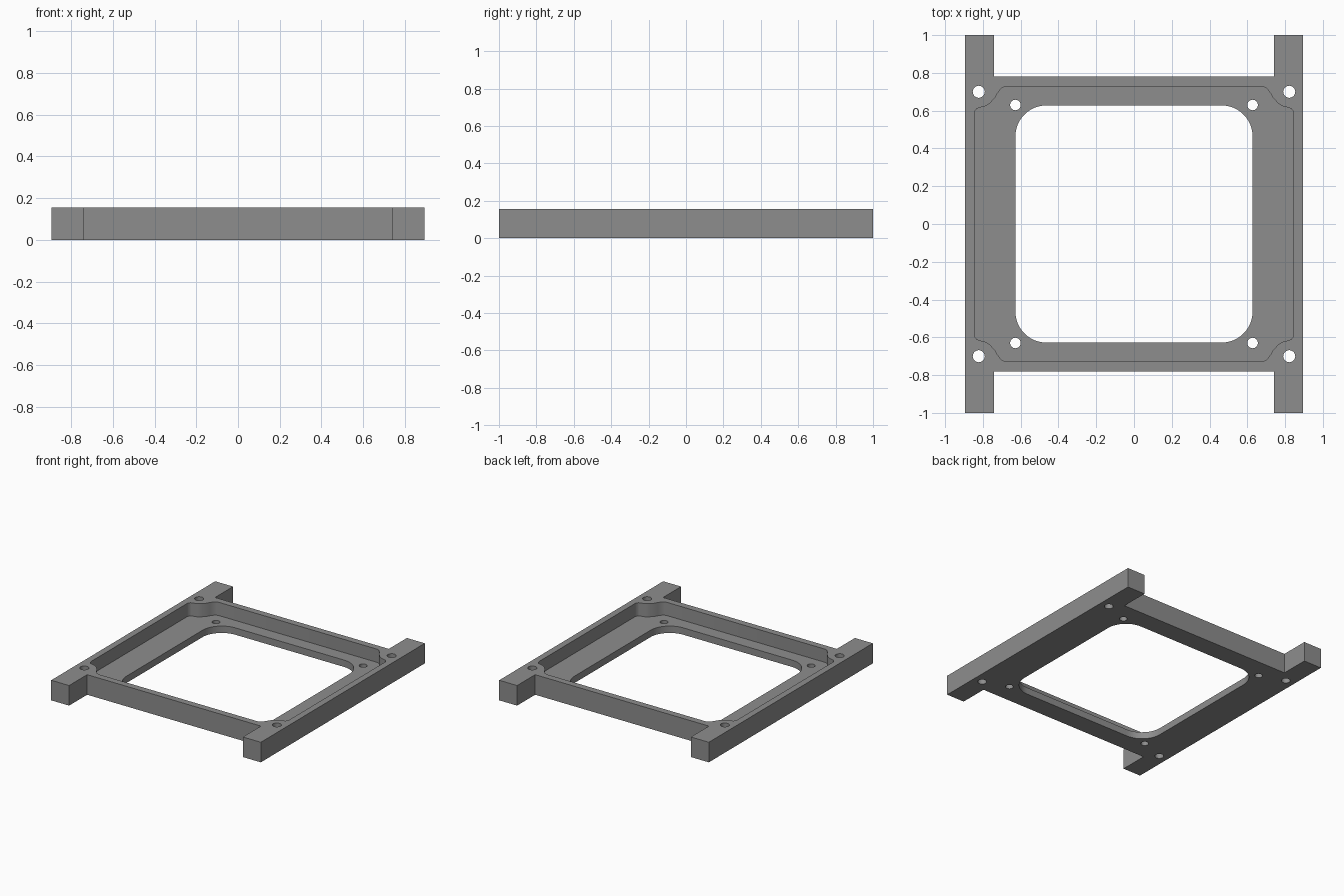
import bpy, bmesh, math

if "Cube" in bpy.data.objects:
    bpy.data.objects.remove(bpy.data.objects["Cube"])

HEIGHT = 0.155
FLOOR = 0.053

grey = bpy.data.materials.new("mid_grey")
grey.diffuse_color = (0.27, 0.27, 0.27, 1)
grey.use_nodes = True
grey.node_tree.nodes["Principled BSDF"].inputs["Base Color"].default_value = grey.diffuse_color


def prism(name, outline, z0, z1):
    """Extrude a closed XY outline from z0 to z1."""
    bm = bmesh.new()
    face = bm.faces.new([bm.verts.new((x, y, z0)) for x, y in outline])
    new = bmesh.ops.extrude_face_region(bm, geom=[face])["geom"]
    for v in new:
        if isinstance(v, bmesh.types.BMVert):
            v.co.z = z1
    bmesh.ops.recalc_face_normals(bm, faces=bm.faces)
    mesh = bpy.data.meshes.new(name)
    bm.to_mesh(mesh)
    bm.free()
    obj = bpy.data.objects.new(name, mesh)
    bpy.context.collection.objects.link(obj)
    mesh.materials.append(grey)
    return obj


def four_way(quarter):
    """Mirror a first-quadrant path (listed from +x to +y) into a closed outline."""
    back = quarter[::-1]
    return (quarter + [(-x, y) for x, y in back]
            + [(-x, -y) for x, y in quarter] + [(x, -y) for x, y in back])


def arc(cx, cy, r, a0, a1, n):
    return [(cx + r * math.cos(math.radians(a0 + (a1 - a0) * i / n)),
             cy + r * math.sin(math.radians(a0 + (a1 - a0) * i / n))) for i in range(n + 1)]


def cut(target, cutter):
    mod = target.modifiers.new("cut", "BOOLEAN")
    mod.operation = "DIFFERENCE"
    mod.solver = "EXACT"
    mod.object = cutter
    bpy.context.view_layer.objects.active = target
    bpy.ops.object.modifier_apply(modifier=mod.name)
    bpy.data.objects.remove(cutter)


# Frame body: two long side rails joined by two crossbars
frame = prism("mounting_frame", four_way([(0.895, 1.0), (0.742, 1.0), (0.742, 0.78)]), 0, HEIGHT)

# Recessed pocket, its corners curving inward around the outer screw holes
pocket = ([(0.845, 0.585), (0.842, 0.599), (0.832, 0.611), (0.815, 0.617)]
          + arc(0.822, 0.705, 0.088, 255, 215, 6)
          + [(0.736, 0.668), (0.726, 0.687), (0.714, 0.704), (0.70, 0.72), (0.68, 0.729)])
cut(frame, prism("pocket_cutter", four_way(pocket), FLOOR, HEIGHT + 0.1))

# Central opening with rounded corners
cut(frame, prism("opening_cutter", four_way(arc(0.463, 0.463, 0.165, 0, 90, 14)), -0.1, HEIGHT))

# Screw holes: outer ones through the rails, inner ones through the pocket floor
for hx, hy, r in ((0.822, 0.70, 0.032), (0.628, 0.63, 0.028)):
    for sx in (-1, 1):
        for sy in (-1, 1):
            cut(frame, prism("hole_cutter", arc(sx * hx, sy * hy, r, 0, 345, 23), -0.1, HEIGHT + 0.1))

# Smooth the curved walls, keep real edges sharp
bpy.ops.object.select_all(action="DESELECT")
frame.select_set(True)
bpy.context.view_layer.objects.active = frame
bpy.ops.object.shade_smooth_by_angle(angle=math.radians(30))
